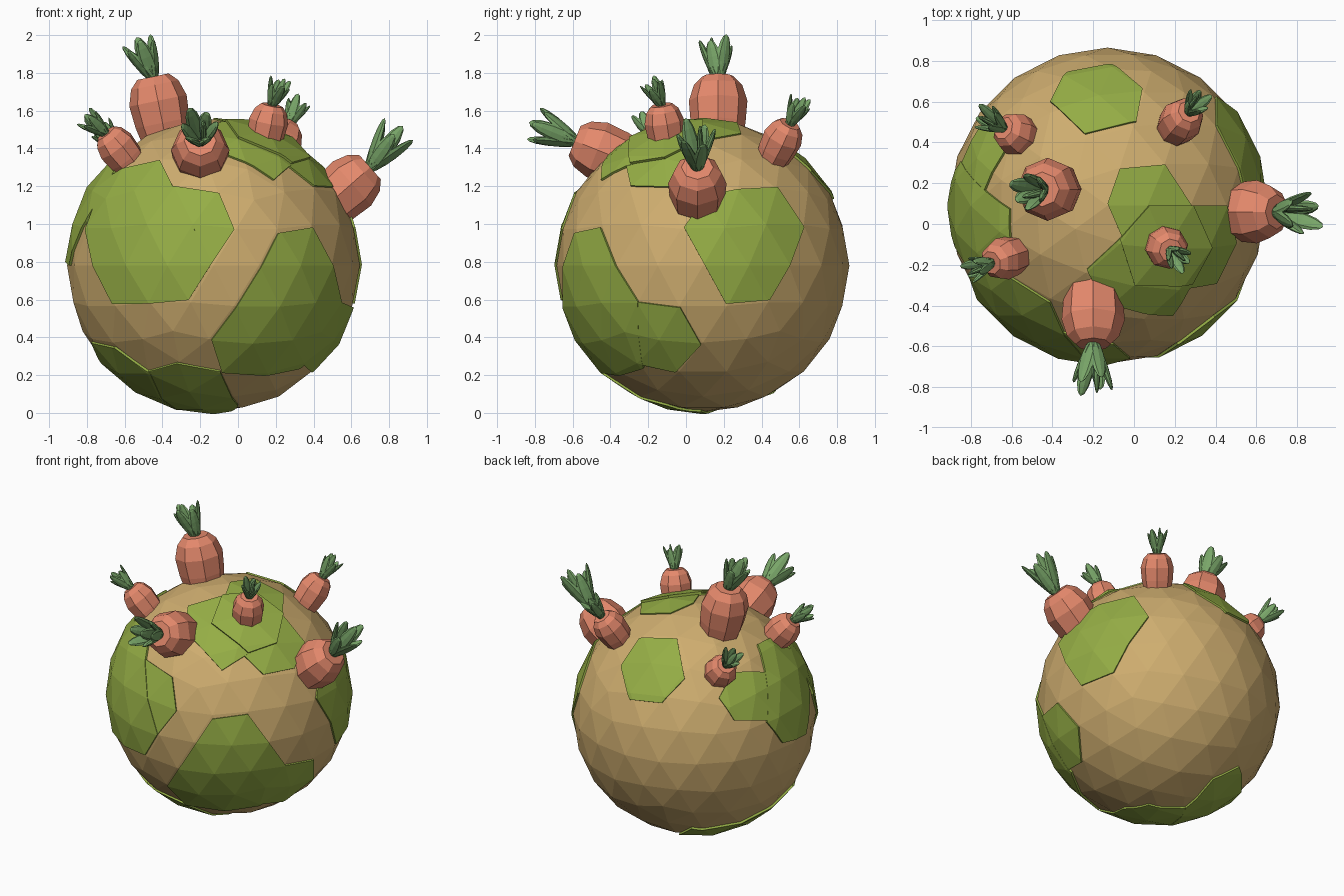
import bpy, bmesh, math
from mathutils import Vector, Matrix

if "Cube" in bpy.data.objects:
    bpy.data.objects.remove(bpy.data.objects["Cube"])

CENTER = Vector((-0.13, 0.09, 0.78))
R = 0.775


def material(name, rgb):
    m = bpy.data.materials.new(name)
    m.diffuse_color = (*rgb, 1)
    m.use_nodes = True
    m.node_tree.nodes["Principled BSDF"].inputs["Base Color"].default_value = m.diffuse_color
    return m


SAND = material("sand", (0.62, 0.42, 0.16))
GRASS = material("grass", (0.30, 0.42, 0.06))
ORANGE = material("orange", (0.78, 0.25, 0.15))
LEAF = material("leaf", (0.19, 0.38, 0.14))


def finish(bm, name, mat, loc=(0, 0, 0)):
    bmesh.ops.recalc_face_normals(bm, faces=bm.faces)
    me = bpy.data.meshes.new(name)
    bm.to_mesh(me)
    bm.free()
    me.materials.append(mat)
    ob = bpy.data.objects.new(name, me)
    ob.location = loc
    bpy.context.collection.objects.link(ob)
    return ob


# faceted globe
bm = bmesh.new()
bmesh.ops.create_icosphere(bm, subdivisions=3, radius=R)
finish(bm, "globe", SAND, CENTER)

# view frames: right and up axes used to place patch corners on the globe
h = math.sqrt(0.5)
VIEWS = {
    "front": (Vector((1, 0, 0)), Vector((0, 0, 1))),
    "right": (Vector((0, 1, 0)), Vector((0, 0, 1))),
    "top": (Vector((1, 0, 0)), Vector((0, 1, 0))),
    "bottom": (Vector((1, 0, 0)), Vector((0, 1, 0))),
    "back_left": (Vector((-h, -h, 0)), Vector((h / 2, -h / 2, 0.866))),
}


def patch(name, view, lift, pts):
    """Cut a convex piece out of a slightly larger globe and thicken it."""
    right, up = VIEWS[view]
    toward = right.cross(up) * (-1 if view == "bottom" else 1)
    dirs = []
    for a, b in pts:
        u, v = a - CENTER.dot(right), b - CENTER.dot(up)
        d = math.sqrt(max(0.0, R * R - u * u - v * v))
        dirs.append((right * u + up * v + toward * d).normalized())
    mid = sum(dirs, Vector())
    bm = bmesh.new()
    bmesh.ops.create_icosphere(bm, subdivisions=3, radius=R + lift)
    for a, b in zip(dirs, dirs[1:] + dirs[:1]):
        n = a.cross(b)
        if n.dot(mid) > 0:
            n = -n
        bmesh.ops.bisect_plane(bm, geom=bm.verts[:] + bm.edges[:] + bm.faces[:],
                               plane_co=(0, 0, 0), plane_no=n, clear_outer=True)
    me_faces = bm.faces[:]
    for f in me_faces:
        if f.normal.dot(mid) < 0:
            f.normal_flip()
    ret = bmesh.ops.extrude_face_region(bm, geom=me_faces, use_keep_orig=True)
    for e in ret["geom"]:
        if isinstance(e, bmesh.types.BMVert):
            e.co *= (R - 0.012) / (R + lift)
    finish(bm, name, GRASS, CENTER)


# grass patches
patch("grass_front_left", "front", 0.014,
      [(-.80, .96), (-.68, 1.25), (-.41, 1.33), (-.14, .79), (-.26, .60), (-.66, .58)])
patch("grass_front_middle", "front", 0.010,
      [(-.67, .98), (-.56, 1.19), (-.10, 1.16), (-.02, .97), (-.14, .79), (-.60, .79)])
patch("grass_front_right", "front", 0.013,
      [(-.14, .39), (.21, .95), (.39, .98), (.54, .59), (.33, .24), (-.085, .22)])
patch("grass_right_low", "right", 0.012,
      [(-.26, .59), (-.03, .56), (.08, .365), (-.055, .22), (-.27, .27)])
patch("grass_right", "right", 0.012,
      [(-.01, .98), (.11, 1.15), (.48, 1.19), (.62, .98), (.44, .60), (.21, .58)])
patch("grass_back", "top", 0.012,
      [(-.41, .60), (-.33, .74), (-.11, .78), (.04, .66), (.01, .50), (-.24, .44)])
patch("grass_top_back", "top", 0.008,
      [(-.13, .10), (-.07, .27), (.15, .29), (.28, .09), (.20, -.2), (0, -.2)])
patch("grass_top_right", "top", 0.010,
      [(.07, .09), (.45, .09), (.50, -.09), (.40, -.29), (.1, -.32), (0, -.1)])
patch("grass_top_front", "top", 0.012,
      [(-.23, -.22), (-.07, -.07), (.28, -.07), (.33, -.17), (.19, -.45), (-.15, -.38)])
patch("grass_top_raised", "top", 0.025,
      [(-.07, -.07), (.07, .09), (.28, .09), (.37, -.11), (.28, -.29), (0, -.29)])
patch("grass_left_back", "back_left", 0.012,
      [(.07, .62), (.18, .78), (.43, .77), (.54, .64), (.41, .46), (.16, .47)])
patch("grass_left", "back_left", 0.014,
      [(.38, .96), (.51, 1.01), (.68, .85), (.72, .67), (.67, .38), (.49, .32), (.38, .45)])
patch("grass_bottom_front", "bottom", 0.012,
      [(-.48, -.32), (-.32, -.46), (-.095, -.45), (0, -.10), (-.055, .08), (-.28, .18)])
patch("grass_bottom_left", "bottom", 0.014,
      [(-.77, -.08), (-.65, -.29), (-.46, -.33), (-.28, .18), (-.27, .46), (-.42, .54), (-.6, .35)])

# carrot body profile: (distance from crown, radius)
BODY = [(0, 0.085), (-0.045, 0.128), (-0.13, 0.155), (-0.25, 0.145), (-0.40, 0.115), (-0.52, 0.06)]


def carrot(name, end, axis, tip, s):
    end, tip = Vector(end), Vector(tip)
    rot = Vector(axis).to_track_quat("Z", "Y").to_matrix().to_4x4()
    bm = bmesh.new()
    rings = []
    for z, r in BODY:
        rings.append([bm.verts.new((r * s * math.cos(k * math.pi / 4),
                                    r * s * math.sin(k * math.pi / 4), z * s)) for k in range(8)])
    for lo, hi in zip(rings, rings[1:]):
        for k in range(8):
            bm.faces.new((lo[k], lo[(k + 1) % 8], hi[(k + 1) % 8], hi[k]))
    bm.faces.new(rings[0])
    bm.faces.new(rings[-1])
    bm.transform(Matrix.Translation(end) @ rot)
    finish(bm, name + "_body", ORANGE)

    # leaf tuft: flattened blades fanning out of the crown
    lean = (tip - end).to_track_quat("Z", "Y").to_matrix().to_4x4()
    length = (tip - end).length + 0.03
    bm = bmesh.new()
    for k in range(7):
        tilt = math.radians(20 if k else 3)
        size = length * (1.0 if k % 2 == 0 else 0.88)
        m = (Matrix.Translation(end) @ lean
             @ Matrix.Rotation(k * math.pi / 3, 4, "Z") @ Matrix.Rotation(tilt, 4, "Y")
             @ Matrix.Translation((0.015 * s, 0, size / 2 - 0.03))
             @ Matrix.Diagonal((0.018 * s, 0.043 * s, size / 2, 1)))
        bmesh.ops.create_uvsphere(bm, u_segments=8, v_segments=7, radius=1, matrix=m)
    finish(bm, name + "_leaves", LEAF)


# carrots: crown centre, body axis, leaf tip, scale
carrot("carrot_tall", (-.45, .17, 1.78), (-.07, 0, .34), (-.54, .16, 1.99), 1.0)
carrot("carrot_front", (-.20, -.59, 1.44), (0, -.93, .37), (-.21, -.83, 1.54), 1.0)
carrot("carrot_right", (.70, .06, 1.30), (.75, 0, .66), (.87, .045, 1.52), 1.0)
carrot("carrot_front_left", (-.70, -.19, 1.48), (-.6, -.2, .75), (-.82, -.23, 1.58), .68)
carrot("carrot_back_left", (-.64, .47, 1.40), (-.6, .3, .7), (-.75, .54, 1.53), .68)
carrot("carrot_back_right", (.27, .55, 1.53), (.35, .4, .8), (.33, .62, 1.67), .68)
carrot("carrot_front_top", (.18, -.13, 1.63), (.2, -.15, .97), (.235, -.19, 1.77), .68)
